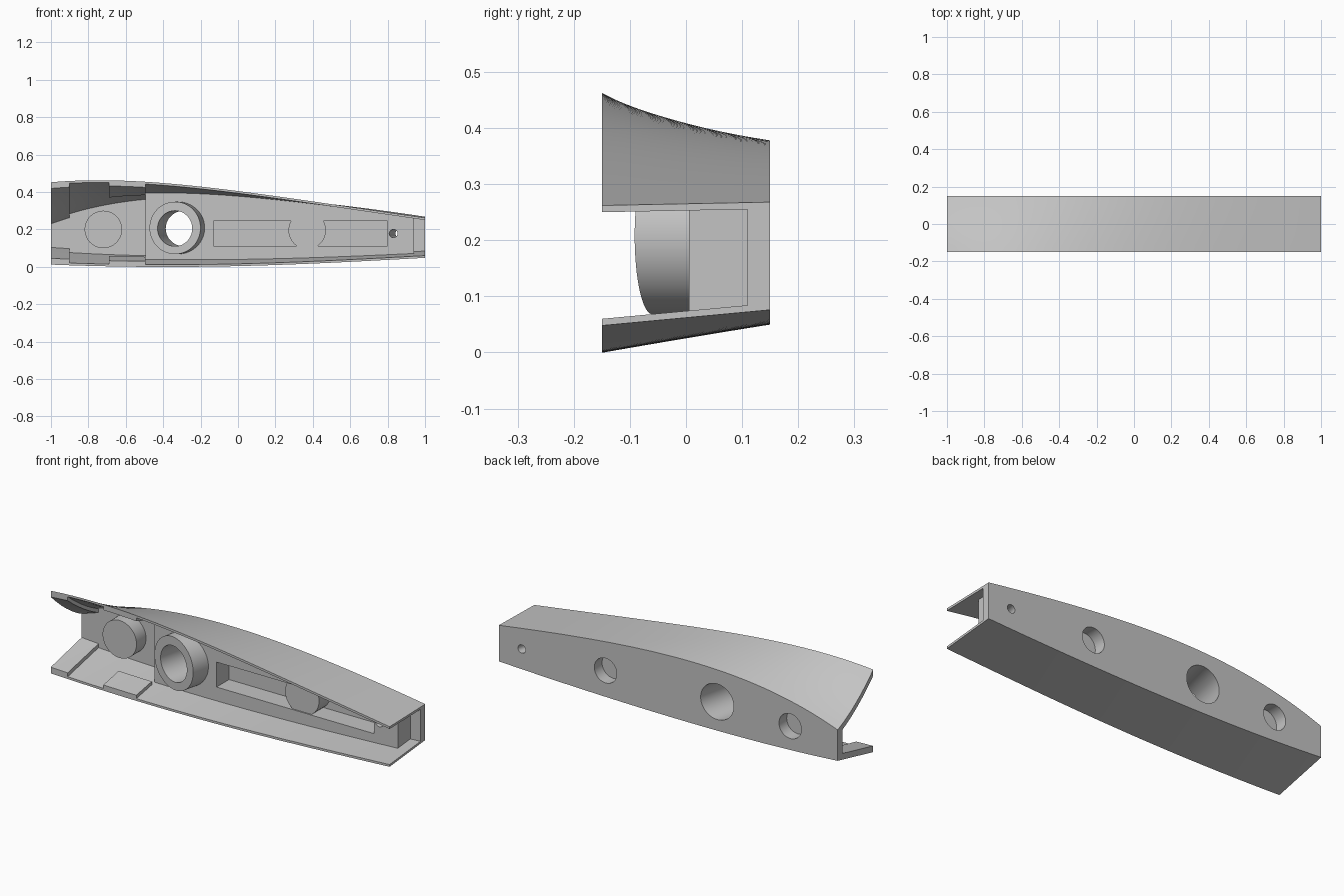
import bpy, bmesh, math
from mathutils import Matrix, Vector

cube = bpy.data.objects.get("Cube")
if cube:
    bpy.data.objects.remove(cube, do_unlink=True)

grey = bpy.data.materials.new("plain_grey")
grey.use_nodes = True
COLOUR = (0.55, 0.55, 0.55, 1)
grey.diffuse_color = COLOUR
grey.node_tree.nodes["Principled BSDF"].inputs["Base Color"].default_value = COLOUR

FRONT, BACK, PLATE, BLOCK = -0.15, 0.15, 0.11, 0.005
WALL = 0.012
TILT = math.radians(13)


def smooth_through(x, heights):
    """Smooth curve through heights spaced evenly from x = -1 to x = 1."""
    t = (x + 1) / 2 * (len(heights) - 1)
    total = 0
    for i, h in enumerate(heights):
        for j in range(len(heights)):
            if j != i:
                h *= (t - j) / (i - j)
        total += h
    return total


def top(x, y):
    f = (y - FRONT) / (BACK - FRONT)
    a = smooth_through(x, (0.452, 0.455, 0.405, 0.335, 0.262))
    b = smooth_through(x, (0.245, 0.36, 0.375, 0.335, 0.268))
    sag = 0.06 * max(0, -x - 0.4) ** 2 * 4 * f * (1 - f)
    return a + (b - a) * f - sag


def bottom(x, y):
    f = (y - FRONT) / (BACK - FRONT)
    a = smooth_through(x, (0.012, 0.0, 0.004, 0.022, 0.048))
    b = smooth_through(x, (0.08, 0.055, 0.05, 0.058, 0.076))
    return a + (b - a) * f


def steps(a, b, n):
    return [a + (b - a) * i / n for i in range(n + 1)]


def make_object(name, bm):
    bmesh.ops.recalc_face_normals(bm, faces=bm.faces)
    mesh = bpy.data.meshes.new(name)
    bm.to_mesh(mesh)
    bm.free()
    mesh.materials.append(grey)
    obj = bpy.data.objects.new(name, mesh)
    bpy.context.collection.objects.link(obj)
    return obj


def loft(name, x0, x1, section, n=40):
    """Sweep a closed (y, z) section along x."""
    bm = bmesh.new()
    rings = [[bm.verts.new((x, y, z)) for y, z in section(x)] for x in steps(x0, x1, n)]
    for r, s in zip(rings, rings[1:]):
        for i in range(len(r)):
            j = (i + 1) % len(r)
            bm.faces.new((r[i], r[j], s[j], s[i]))
    bm.faces.new(rings[0])
    bm.faces.new(rings[-1])
    return make_object(name, bm)


def slab(name, x0, x1, y0, y1, low, high, n=20):
    def section(x):
        ys = steps(y0, y1, 6)
        return [(y, low(x, y)) for y in ys] + [(y, high(x, y)) for y in reversed(ys)]
    return loft(name, x0, x1, section, n)


def cylinder(name, x, z, radius, y0, y1, tilt=0, sides=64):
    """Cylinder along y, centred at (x, z) halfway between y0 and y1."""
    bm = bmesh.new()
    place = (Matrix.Translation(Vector((x, (y0 + y1) / 2, z)))
             @ Matrix.Rotation(-tilt, 4, 'Z') @ Matrix.Rotation(math.pi / 2, 4, 'X'))
    bmesh.ops.create_cone(bm, cap_ends=True, segments=sides, radius1=radius, radius2=radius,
                          depth=(y1 - y0) / math.cos(tilt), matrix=place)
    return make_object(name, bm)


def box(name, x0, x1, y0, y1, z0, z1):
    return slab(name, x0, x1, y0, y1, lambda x, y: z0, lambda x, y: z1, 1)


def combine(target, tool, operation='DIFFERENCE', keep=False):
    mod = target.modifiers.new("cut", 'BOOLEAN')
    mod.operation, mod.solver, mod.object = operation, 'EXACT', tool
    bpy.context.view_layer.objects.active = target
    bpy.ops.object.modifier_apply(modifier=mod.name)
    if not keep:
        bpy.data.objects.remove(tool, do_unlink=True)


# Open-fronted channel shell: back plate with flared top and bottom walls
def shell_section(x):
    outer, inner = steps(FRONT, BACK, 8), steps(FRONT, PLATE, 8)
    return ([(y, bottom(x, y)) for y in outer]
            + [(y, top(x, y)) for y in reversed(outer)]
            + [(y, top(x, y) - WALL) for y in inner]
            + [(y, bottom(x, y) + WALL) for y in reversed(inner)])


shell = loft("shell", -1, 1, shell_section, 64)

# Thick core block between the walls
core = slab("core_block", -0.495, 0.94, BLOCK, PLATE + 0.01,
            lambda x, y: bottom(x, y) + WALL / 2, lambda x, y: top(x, y) - WALL / 2, 40)

# Thickened pads on both walls: full-depth at the wide end, short ones further in
pads = []
for label, x0, x1, y1, thick in (("end", -1, -0.9, PLATE + 0.01, 0.033),
                                 ("inner", -0.69, -0.495, -0.02, 0.03)):
    pads.append(slab(label + "_pad_bottom", x0, x1, FRONT, y1,
                     lambda x, y: bottom(x, y) + 0.002, lambda x, y: bottom(x, y) + thick, 8))
    pads.append(slab(label + "_pad_top", x0, x1, FRONT, y1,
                     lambda x, y: top(x, y) - thick, lambda x, y: top(x, y) - 0.002, 8))

# Long pocket in the core, leaving a round boss standing inside it
pocket = box("pocket_cutter", -0.13, 0.8, -0.05, PLATE, 0.112, 0.245)
combine(pocket, cylinder("pocket_boss", 0.37, 0.195, 0.1, 0.012, 0.2))
combine(core, pocket)

# Round boss on the plate and the tilted tube
boss = cylinder("round_boss", -0.72, 0.2, 0.1, 0.03, PLATE + 0.01)
tube = cylinder("tilted_tube", -0.323, 0.208, 0.14, -0.06, 0.06, TILT)

# Holes: tilted bore, small tilted hole, and two blind holes in the back
cuts = ((cylinder("bore", -0.312, 0.205, 0.095, -0.25, 0.35, TILT), (shell, core, tube)),
        (cylinder("pin_hole", 0.847, 0.178, 0.022, -0.1, 0.25, TILT, 24), (shell, core)),
        (cylinder("blind_hole", 0.37, 0.195, 0.066, 0.085, 0.2), (shell, core)),
        (cylinder("blind_hole", -0.72, 0.19, 0.066, 0.085, 0.2), (shell, boss)))
for cutter, targets in cuts:
    for target in targets:
        combine(target, cutter, keep=True)
    bpy.data.objects.remove(cutter, do_unlink=True)

# Smooth curved walls, crisp edges
bpy.ops.object.select_all(action='DESELECT')
for obj in [shell, core, boss, tube] + pads:
    obj.select_set(True)
bpy.context.view_layer.objects.active = shell
bpy.ops.object.shade_smooth_by_angle(angle=math.radians(30))
